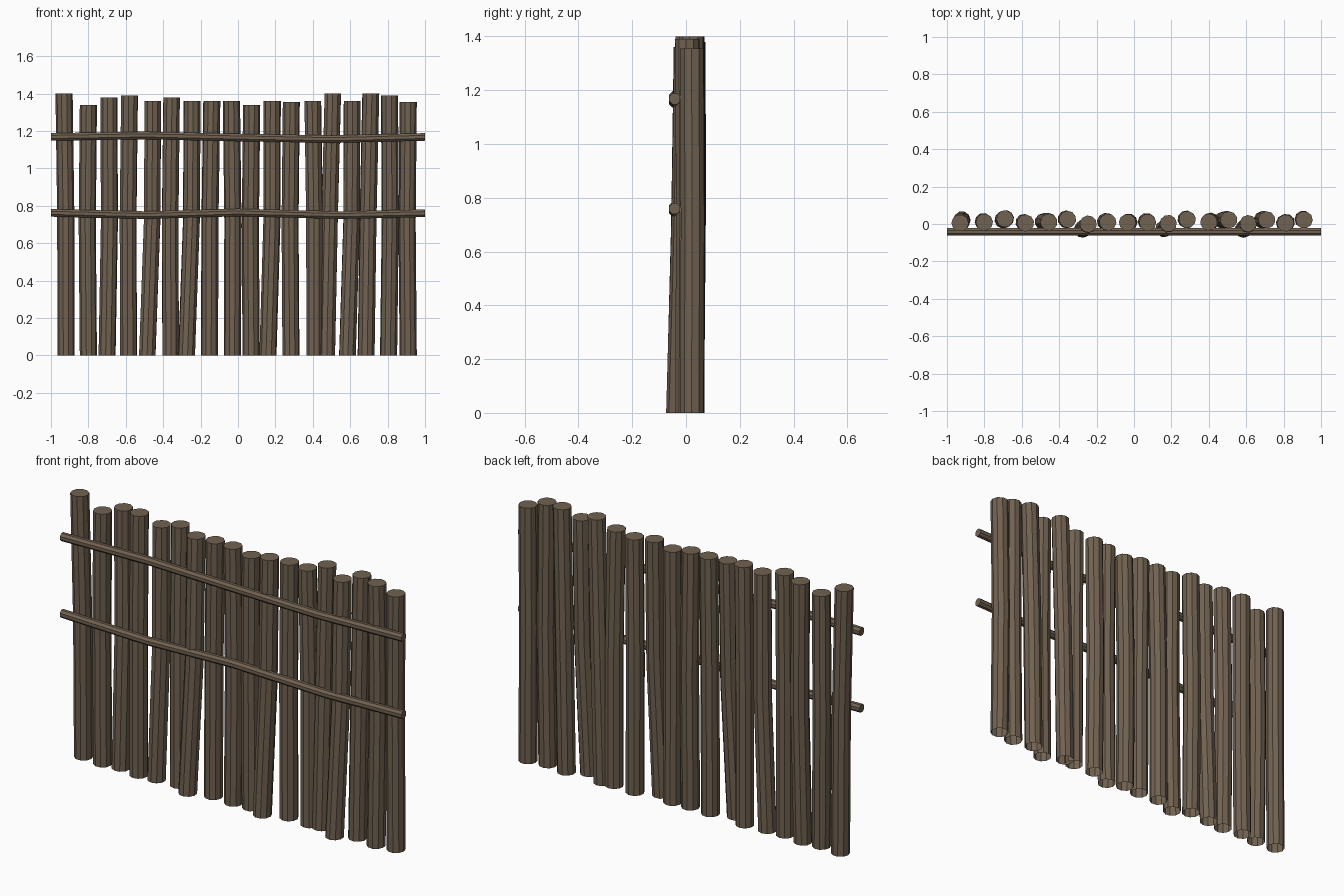
import bpy, bmesh, math
from mathutils import Vector

if "Cube" in bpy.data.objects:
    bpy.data.objects.remove(bpy.data.objects["Cube"])

def material(name, col):
    m = bpy.data.materials.new(name)
    m.diffuse_color = (*col, 1)
    m.use_nodes = True
    m.node_tree.nodes["Principled BSDF"].inputs["Base Color"].default_value = m.diffuse_color
    return m

bark = material("brown_bark", (0.165, 0.122, 0.082))

def tube(name, path, radius, sides, mat, axis, cap_start=True, turn=0.0):
    """Faceted log swept through the path points, rings square to one axis."""
    bm = bmesh.new()
    rings = []
    for p in path:
        ring = []
        for i in range(sides):
            a = 2 * math.pi * i / sides + turn
            c, s = radius * math.cos(a), radius * math.sin(a)
            off = Vector((c, s, 0)) if axis == 'Z' else Vector((0, c, s))
            ring.append(bm.verts.new(Vector(p) + off))
        rings.append(ring)
    for r0, r1 in zip(rings, rings[1:]):
        for i in range(sides):
            j = (i + 1) % sides
            bm.faces.new((r0[i], r0[j], r1[j], r1[i]))
    bm.faces.new(rings[-1])
    if cap_start:
        bm.faces.new(rings[0][::-1])
    me = bpy.data.meshes.new(name)
    bm.to_mesh(me)
    bm.free()
    me.materials.append(mat)
    ob = bpy.data.objects.new(name, me)
    bpy.context.collection.objects.link(ob)
    return ob

# Upright posts: bottom x, bottom y, top x, top y, height
posts = [
    (-.92, .022, -.93, .005, 1.40), (-.80, .01, -.80, .01, 1.34),
    (-.70, .022, -.69, .028, 1.38), (-.585, .005, -.58, .005, 1.39),
    (-.485, .012, -.455, .01, 1.36), (-.36, .022, -.355, .025, 1.38),
    (-.275, -.028, -.245, .0, 1.36), (-.152, .012, -.14, .01, 1.36),
    (-.03, .005, -.035, .008, 1.36), (.07, .012, .073, .008, 1.34),
    (.16, -.025, .183, .003, 1.36), (.283, .022, .285, .024, 1.355),
    (.41, .015, .40, .01, 1.36), (.475, .02, .507, .022, 1.40),
    (.585, -.028, .61, .002, 1.36), (.685, .022, .71, .022, 1.40),
    (.805, .005, .81, .005, 1.39), (.91, .022, .91, .022, 1.355),
]
for k, (x0, y0, x1, y1, h) in enumerate(posts):
    bow = 0.006 * (-1) ** k
    xm, ym = x0 + (x1 - x0) * 0.65 + bow, y0 + (y1 - y0) * 0.55 + 0.003
    tube(f"post_{k + 1}", [(x0, y0, 0), (xm, ym, h * 0.52), (x1, y1, h)],
         0.046, 10, bark, 'Z', cap_start=False, turn=k * 0.7)

# Wavy horizontal rails tied across the front
rails = {
    "upper_rail": [(-1, 1.168), (-.5, 1.176), (0, 1.165), (.5, 1.156), (1, 1.168)],
    "lower_rail": [(-1, .762), (-.5, .750), (0, .764), (.55, .750), (1, .760)],
}
for name, pts in rails.items():
    tube(name, [(x, -.042, z) for x, z in pts], 0.022, 8, bark, 'X', turn=math.pi / 8)
